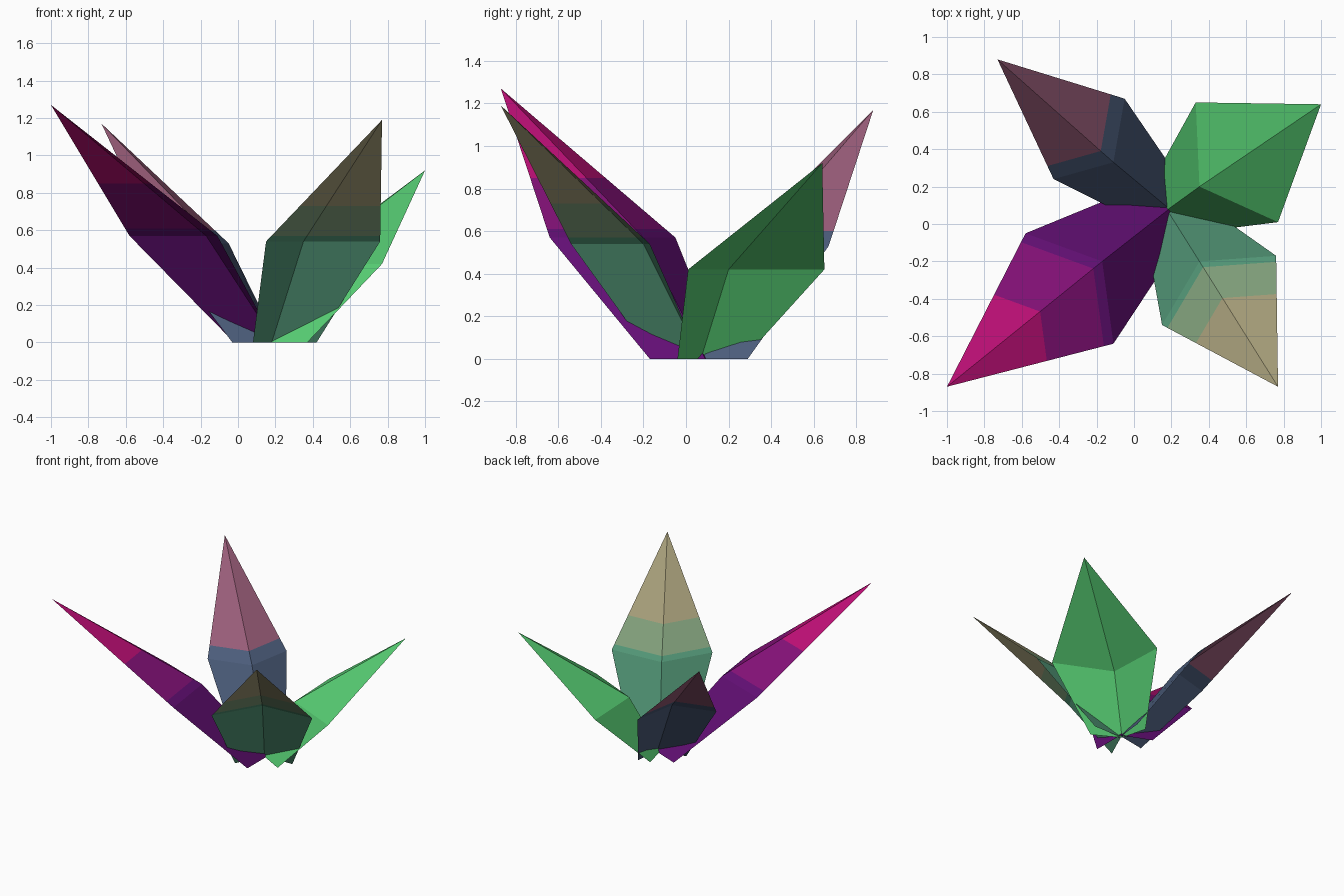
import bpy
import bmesh

cube = bpy.data.objects.get("Cube")
if cube:
    bpy.data.objects.remove(cube, do_unlink=True)


def material(name, hex_colour):
    """Flat colour from an sRGB hex string, converted to linear."""
    channels = [int(hex_colour[i:i + 2], 16) / 255 for i in (0, 2, 4)]
    linear = [c / 12.92 if c < 0.04 else ((c + 0.055) / 1.055) ** 2.4 for c in channels]
    mat = bpy.data.materials.new(name)
    mat.use_nodes = True
    mat.diffuse_color = (*linear, 1)
    shader = mat.node_tree.nodes["Principled BSDF"]
    shader.inputs["Base Color"].default_value = (*linear, 1)
    shader.inputs["Roughness"].default_value = 0.8
    return mat


def leaf(name, base, shoulder, shoulder_z, tip, colours, cuts=()):
    """Folded leaf: base row and shoulder row (edge, spine, edge) closing to a tip.
    The cuts are the heights at which the colour changes."""
    bm = bmesh.new()
    low = [bm.verts.new((x, y, 0)) for x, y in base]
    wide = [bm.verts.new((x, y, shoulder_z)) for x, y in shoulder]
    top = bm.verts.new(tip)
    for i in range(2):
        bm.faces.new((low[i], low[i + 1], wide[i + 1], wide[i]))
        bm.faces.new((wide[i], wide[i + 1], top))

    # Colour bands
    for z in cuts:
        bmesh.ops.bisect_plane(bm, geom=bm.verts[:] + bm.edges[:] + bm.faces[:],
                               plane_co=(0, 0, z), plane_no=(0, 0, 1))
    bm.normal_update()
    for face in bm.faces:
        height = face.calc_center_median().z
        face.material_index = sum(height > z for z in cuts)
        if face.normal.z < 0:
            face.normal_flip()

    mesh = bpy.data.meshes.new(name)
    bm.to_mesh(mesh)
    bm.free()
    for mat in colours:
        mesh.materials.append(mat)
    obj = bpy.data.objects.new(name, mesh)
    bpy.context.collection.objects.link(obj)
    return obj


# Front right leaf: purple to magenta
leaf("front_right_leaf",
     [(-0.02, 0.18), (0.2, 0.09), (0.2, -0.17)],
     [(-0.58, -0.05), (-0.17, -0.2), (-0.11, -0.64)], 0.57,
     (-1, -0.87, 1.27),
     [material("deep purple", "640f76"), material("plum", "86117a"),
      material("magenta", "c00f78")], (0.61, 0.85))

# Front left leaf: teal to khaki
leaf("front_left_leaf",
     [(0.08, -0.15), (0.18, 0.07), (0.42, 0.07)],
     [(0.15, -0.54), (0.35, -0.2), (0.76, -0.17)], 0.54,
     (0.77, -0.87, 1.19),
     [material("teal green", "529676"), material("olive green", "809e7a"),
      material("khaki", "a49c78")], (0.57, 0.73))

# Back left leaf: plain green
leaf("back_left_leaf",
     [(0.12, 0.27), (0.17, 0.07), (0.37, -0.04)],
     [(0.33, 0.65), (0.35, 0.2), (0.77, 0.01)], 0.42,
     (1, 0.64, 0.92),
     [material("bright green", "56cc72")])

# Back right leaf: slate to dusty pink
leaf("back_right_leaf",
     [(-0.03, 0.04), (0.19, 0.08), (0.21, 0.29)],
     [(-0.43, 0.24), (-0.11, 0.33), (-0.05, 0.67)], 0.53,
     (-0.73, 0.88, 1.17),
     [material("slate blue", "4b5c7a"), material("dusty pink", "985c78")], (0.6,))
